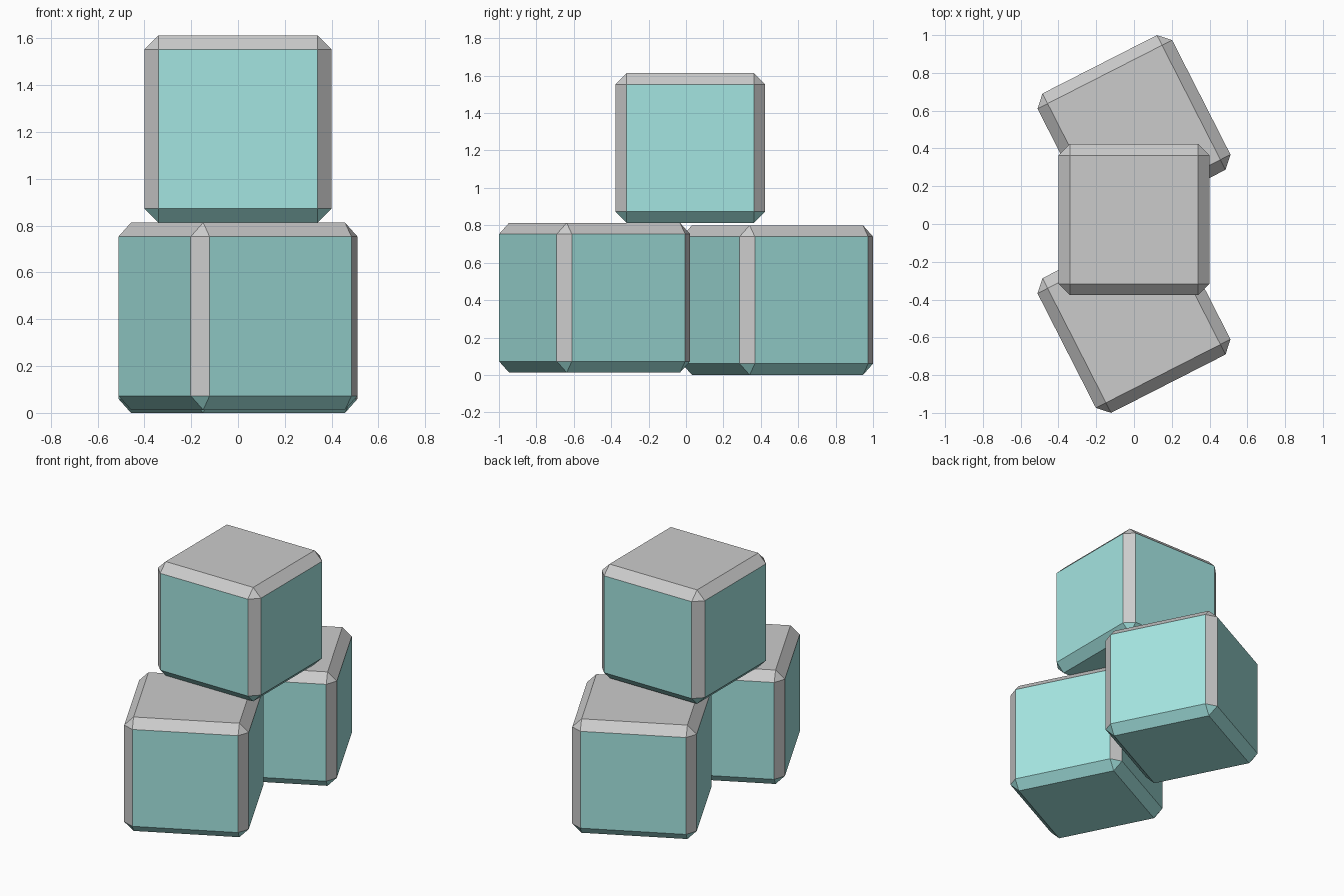
import bpy, bmesh
from math import radians

if "Cube" in bpy.data.objects:
    bpy.data.objects.remove(bpy.data.objects["Cube"])

teal = bpy.data.materials.new("teal")
teal.diffuse_color = (0.37, 0.78, 0.75, 1)
teal.use_nodes = True
teal.node_tree.nodes["Principled BSDF"].inputs["Base Color"].default_value = teal.diffuse_color
grey = bpy.data.materials.new("grey")
grey.diffuse_color = (0.6, 0.6, 0.6, 1)
grey.use_nodes = True
grey.node_tree.nodes["Principled BSDF"].inputs["Base Color"].default_value = grey.diffuse_color


def block(name, location, turn):
    """Chamfered cube: teal sides and underside, grey top and edges."""
    bm = bmesh.new()
    bmesh.ops.create_cube(bm, size=0.8)
    bmesh.ops.bevel(bm, geom=bm.edges[:], offset=0.06, segments=1,
                    affect='EDGES', profile=0.5)
    bm.normal_update()
    for f in bm.faces:
        n = f.normal
        side = max(abs(n.x), abs(n.y)) > 0.95
        f.material_index = 0 if side or n.z < -0.1 else 1
    mesh = bpy.data.meshes.new(name)
    bm.to_mesh(mesh)
    bm.free()
    mesh.materials.append(teal)
    mesh.materials.append(grey)
    obj = bpy.data.objects.new(name, mesh)
    obj.location = location
    obj.rotation_euler.z = radians(turn)
    bpy.context.collection.objects.link(obj)


# Two turned blocks below, one straight block stacked on top
block("front_lower_block", (0, -0.489, 0.413), 27)
block("back_lower_block", (0, 0.489, 0.40), 27)
block("upper_block", (0, 0.023, 1.213), 0)
